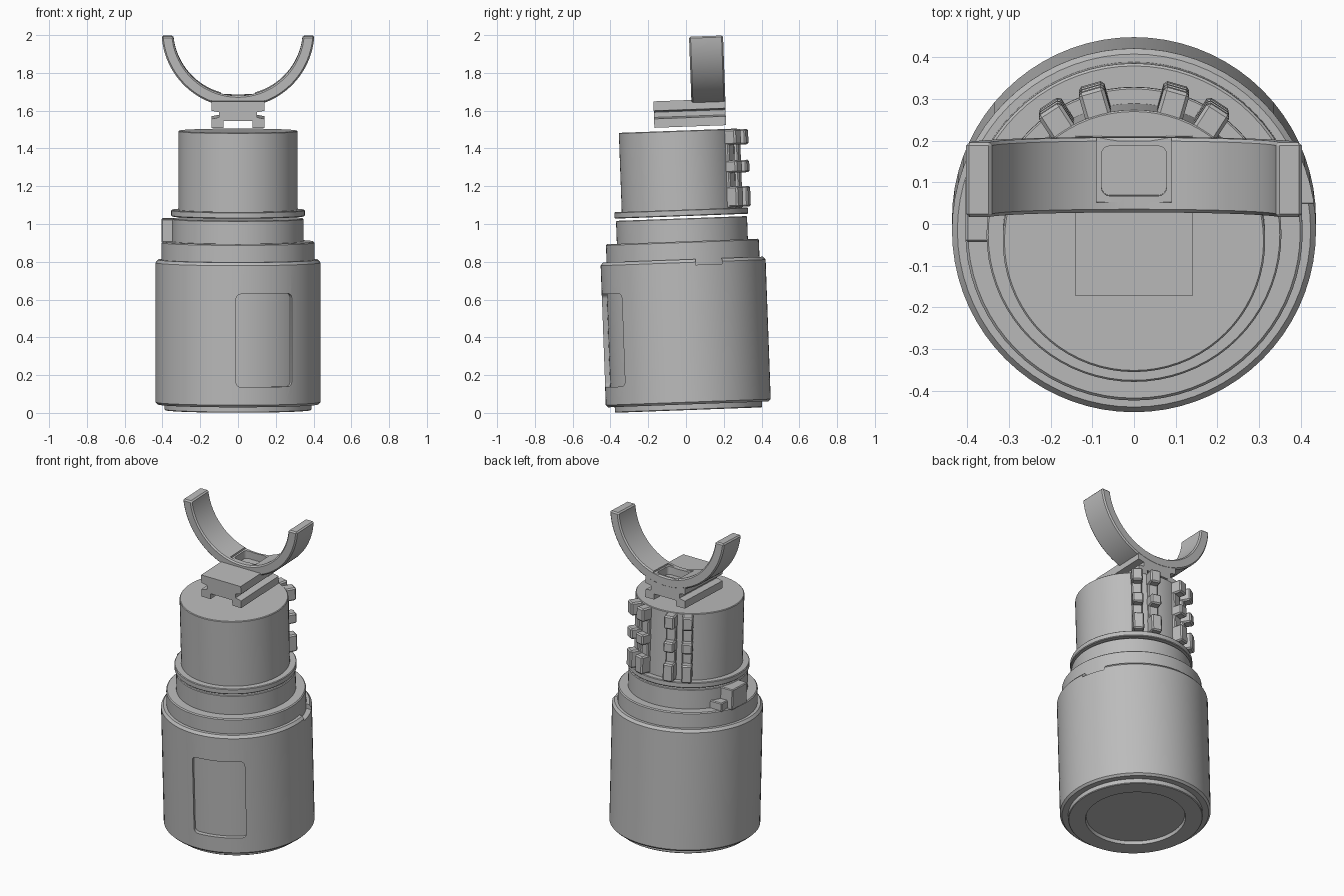
import bpy, bmesh, math
from mathutils import Matrix, Vector

if "Cube" in bpy.data.objects:
    bpy.data.objects.remove(bpy.data.objects["Cube"])

# One grey for every part
grey = bpy.data.materials.new("plain_grey")
grey.use_nodes = True
grey.diffuse_color = (0.5, 0.5, 0.5, 1)
bsdf = next(n for n in grey.node_tree.nodes if n.type == "BSDF_PRINCIPLED")
bsdf.inputs["Base Color"].default_value = grey.diffuse_color

# The whole assembly leans slightly towards the front
LEAN = Matrix.Translation((0, 0.014, 0)) @ Matrix.Rotation(math.radians(2.1), 4, "X")
parts = []


def finish(bm, name):
    bmesh.ops.recalc_face_normals(bm, faces=bm.faces)
    mesh = bpy.data.meshes.new(name)
    bm.to_mesh(mesh)
    bm.free()
    mesh.materials.append(grey)
    obj = bpy.data.objects.new(name, mesh)
    bpy.context.collection.objects.link(obj)
    obj.matrix_world = LEAN
    parts.append(obj)
    return obj


def lathe(name, profile, steps=72):
    bm = bmesh.new()
    verts = [bm.verts.new((r, 0, z)) for r, z in profile]
    edges = [bm.edges.new(pair) for pair in zip(verts, verts[1:])]
    bmesh.ops.spin(bm, geom=verts + edges, cent=(0, 0, 0), axis=(0, 0, 1),
                   angle=math.tau, steps=steps)
    bmesh.ops.remove_doubles(bm, verts=bm.verts, dist=0.0001)
    return finish(bm, name)


def disc(name, r, z0, z1, edge=0.004):
    return lathe(name, [(0, z0), (r - edge, z0), (r, z0 + edge),
                        (r, z1 - edge), (r - edge, z1), (0, z1)])


def box(name, low, high, turn=0, round_axis=None, radius=0.0, segments=1):
    """Box between two corners; bevels all edges or those along one axis."""
    bm = bmesh.new()
    low, high = Vector(low), Vector(high)
    bmesh.ops.create_cube(bm, size=1, matrix=Matrix.Translation((low + high) / 2)
                          @ Matrix.Diagonal((*(high - low), 1)))
    if radius:
        edges = [e for e in bm.edges if round_axis is None or
                 abs((e.verts[0].co - e.verts[1].co).normalized()[round_axis]) > 0.9]
        bmesh.ops.bevel(bm, geom=edges, offset=radius, segments=segments,
                        affect="EDGES", profile=0.5)
    bm.transform(Matrix.Rotation(turn, 4, "Z"))
    return finish(bm, name)


def extrude(name, outline, y0, y1):
    bm = bmesh.new()
    face = bm.faces.new([bm.verts.new((x, y0, z)) for x, z in outline])
    made = bmesh.ops.extrude_face_region(bm, geom=[face])["geom"]
    bmesh.ops.translate(bm, vec=(0, y1 - y0, 0),
                        verts=[v for v in made if isinstance(v, bmesh.types.BMVert)])
    return finish(bm, name)


def apply(obj, kind, **settings):
    mod = obj.modifiers.new("change", kind)
    for key, value in settings.items():
        setattr(mod, key, value)
    with bpy.context.temp_override(object=obj, active_object=obj):
        bpy.ops.object.modifier_apply(modifier=mod.name)


def cut(targets, cutter):
    cutter.hide_render = True
    bpy.context.view_layer.update()
    for obj in targets:
        apply(obj, "BOOLEAN", operation="DIFFERENCE", object=cutter, solver="EXACT")
    parts.remove(cutter)
    bpy.data.objects.remove(cutter)


# Base plate with a shallow round recess underneath
lathe("base_plate", [(0, 0.035), (0.285, 0.035), (0.29, 0.015), (0.386, 0.015),
                     (0.39, 0.019), (0.39, 0.06), (0, 0.06)])

# Main body with a front window and a side notch at the rim
body = lathe("main_body", [(0, 0.045), (0.425, 0.045), (0.437, 0.057), (0.437, 0.796),
                           (0.424, 0.812), (0, 0.812)])
cut([body], box("window_cutter", (-0.157, -0.6, 0.152), (0.157, -0.36, 0.645),
                turn=math.radians(19.7), round_axis=1, radius=0.025, segments=4))
cut([body], box("notch_cutter", (0.3, 0.065, 0.782), (0.6, 0.205, 0.9)))
disc("inner_core", 0.41, 0.1, 0.78)

# Stepped rings between body and barrel
disc("lower_ring", 0.405, 0.775, 0.908, 0.006)
disc("collar", 0.347, 0.9, 1.03)
disc("flange", 0.354, 1.042, 1.076)
disc("barrel", 0.315, 1.06, 1.495)

# Stop tab on the collar
box("stop_tab", (-0.404, -0.02, 0.9), (-0.31, 0.13, 1.028), radius=0.005)
box("stop_tab_step", (-0.37, 0.12, 0.9), (-0.28, 0.19, 0.955), radius=0.005)

# Four columns of grip lugs on the back of the barrel
for column, degrees in enumerate((-33, -16, 16, 33)):
    turn = math.radians(degrees)
    box(f"lug_rail_{column}", (-0.03, 0.27, 1.076), (0.03, 0.332, 1.49),
        turn=turn, radius=0.006)
    for row, (z0, z1) in enumerate(((1.08, 1.19), (1.262, 1.328), (1.41, 1.492))):
        box(f"grip_lug_{column}_{row}", (-0.032, 0.28, z0), (0.032, 0.377, z1),
            turn=turn, radius=0.008)

# Mounting rail: slab, neck and two feet around a channel
half = [(0.077, 1.55), (0.077, 1.515), (0.14, 1.515), (0.14, 1.562), (0.1, 1.57),
        (0.1, 1.597), (0.14, 1.605), (0.14, 1.655)]
rail = extrude("mount_rail", half + [(-x, z) for x, z in reversed(half)], -0.126, 0.254)

# Half-round cradle
CENTRE, OUTER, INNER, TOP = 2.02, 0.405, 0.343, 1.99


def arc(radius, steps=48):
    start = math.asin((TOP - CENTRE) / radius)
    sweep = -math.pi - 2 * start
    return [(radius * math.cos(start + sweep * i / steps),
             CENTRE + radius * math.sin(start + sweep * i / steps))
            for i in range(steps + 1)]


cradle = extrude("cradle", arc(OUTER) + arc(INNER)[::-1], 0.075, 0.255)
apply(cradle, "BEVEL", width=0.008, segments=1, limit_method="ANGLE",
      angle_limit=math.radians(40))

# Flat seat and rounded pocket at the bottom of the cradle
cut([cradle], box("seat_cutter", (-0.09, 0.1, 1.679), (0.09, 0.3, 1.8)))
cut([cradle, rail], box("pocket_cutter", (-0.078, 0.115, 1.63), (0.078, 0.235, 1.8),
                        round_axis=2, radius=0.02, segments=4))

# Smooth round surfaces, keep edges sharp
bpy.ops.object.select_all(action="DESELECT")
for obj in parts:
    obj.select_set(True)
bpy.context.view_layer.objects.active = parts[0]
bpy.ops.object.shade_smooth_by_angle(angle=math.radians(25))
